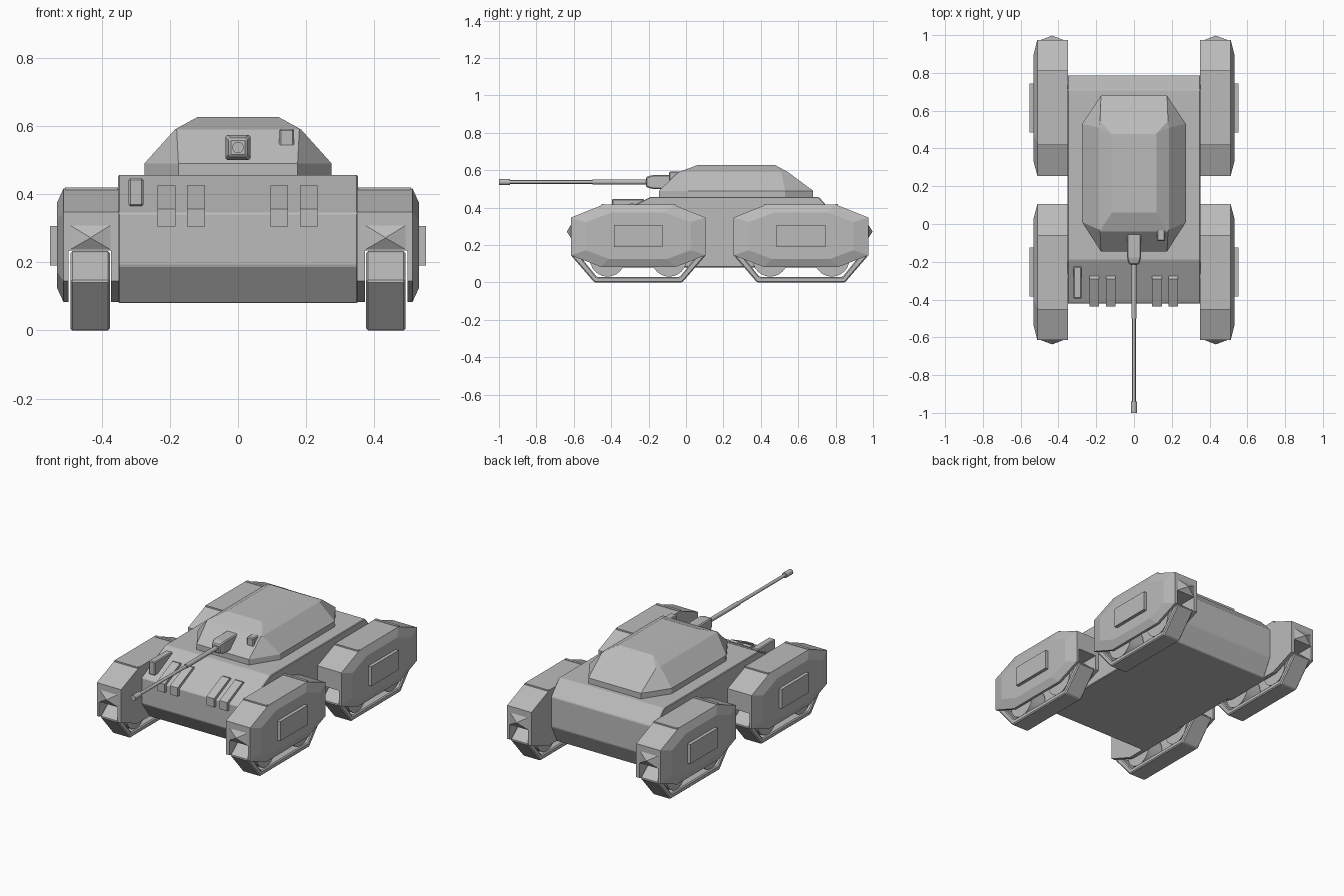
import bpy, bmesh, math
from mathutils import Matrix, Vector

if "Cube" in bpy.data.objects:
    bpy.data.objects.remove(bpy.data.objects["Cube"])

GREY = bpy.data.materials.new("plain grey")
GREY.diffuse_color = (0.5, 0.5, 0.5, 1)
GREY.use_nodes = True
GREY.node_tree.nodes["Principled BSDF"].inputs["Base Color"].default_value = GREY.diffuse_color


def finish(bm, name, bevel=0):
    """Clean the mesh, optionally chamfer it, and add it to the scene."""
    bmesh.ops.remove_doubles(bm, verts=bm.verts[:], dist=0.0005)
    bmesh.ops.recalc_face_normals(bm, faces=bm.faces[:])
    if bevel:
        edges = [e for e in bm.edges if e.is_manifold and e.calc_face_angle() > 0.3]
        bmesh.ops.bevel(bm, geom=edges, offset=bevel, segments=1, affect='EDGES')
    me = bpy.data.meshes.new(name)
    bm.to_mesh(me)
    bm.free()
    me.materials.append(GREY)
    ob = bpy.data.objects.new(name, me)
    bpy.context.collection.objects.link(ob)
    return ob


def loft(name, rings, bevel=0, closed=False):
    """Join matching loops of points; cap the ends unless the loft is closed."""
    bm = bmesh.new()
    loops = [[bm.verts.new(p) for p in r] for r in rings]
    n = len(loops[0])
    pairs = list(zip(loops, loops[1:]))
    if closed:
        pairs.append((loops[-1], loops[0]))
    else:
        bm.faces.new(loops[0])
        bm.faces.new(loops[-1])
    for a, b in pairs:
        for i in range(n):
            j = (i + 1) % n
            bm.faces.new((a[i], a[j], b[j], b[i]))
    return finish(bm, name, bevel)


def extrude_x(name, profile, x0, x1, bevel=0):
    return loft(name, [[(x, y, z) for y, z in profile] for x in (x0, x1)], bevel)


def box(name, lo, hi, bevel=0):
    profile = [(lo[1], lo[2]), (hi[1], lo[2]), (hi[1], hi[2]), (lo[1], hi[2])]
    return extrude_x(name, profile, lo[0], hi[0], bevel)


def cylinder(name, centre, radius, depth, axis, sides=16):
    bm = bmesh.new()
    rot = Vector((0, 0, 1)).rotation_difference(Vector(axis)).to_matrix().to_4x4()
    bmesh.ops.create_cone(bm, cap_ends=True, segments=sides, radius1=radius, radius2=radius,
                          depth=depth, matrix=Matrix.Translation(centre) @ rot)
    ob = finish(bm, name)
    bpy.ops.object.select_all(action='DESELECT')
    bpy.context.view_layer.objects.active = ob
    ob.select_set(True)
    bpy.ops.object.shade_smooth_by_angle(angle=math.radians(35))
    return ob


# Hull
extrude_x("hull", [(-0.42, 0.345), (-0.19, 0.457), (0.71, 0.457), (0.787, 0.37),
                   (0.787, 0.19), (0.73, 0.08), (-0.34, 0.08), (-0.42, 0.19)],
          -0.352, 0.352, 0.004)

# Turret: stacked eight-sided rings, (half width, corner half width, front, front shoulder, rear shoulder, rear, z)
def turret_ring(w, c, f, fs, rs, r, z):
    half = [(c, f), (w, fs), (w, rs), (c, r)]
    return [(x, y, z) for x, y in half] + [(-x, y, z) for x, y in reversed(half)]

loft("turret", [turret_ring(0.275, 0.175, -0.145, 0.01, 0.53, 0.68, 0.45),
                turret_ring(0.275, 0.175, -0.145, 0.01, 0.53, 0.68, 0.49),
                turret_ring(0.185, 0.18, -0.04, -0.03, 0.51, 0.545, 0.59),
                turret_ring(0.118, 0.116, 0.06, 0.062, 0.475, 0.477, 0.627)])

# Gun
def square(s, y, z=0.537):
    return [(-s, y, z - s), (s, y, z - s), (s, y, z + s), (-s, y, z + s)]

loft("gun_mantlet", [square(0.026, -0.215), square(0.037, -0.18), square(0.037, -0.02)], 0.006)
cylinder("gun_sleeve", (0, -0.35, 0.537), 0.013, 0.30, (0, 1, 0))
cylinder("gun_barrel", (0, -0.60, 0.537), 0.0095, 0.76, (0, 1, 0))
cylinder("gun_muzzle", (0, -0.97, 0.537), 0.0165, 0.06, (0, 1, 0))

# Small boxes on the turret and the front plate
box("turret_sight", (0.121, -0.09, 0.54), (0.165, 0.0, 0.592), 0.005)
box("front_box", (-0.321, -0.395, 0.365), (-0.278, -0.225, 0.447), 0.005)

# Clips folded over the front edge
for x in (-0.21, -0.123, 0.121, 0.208):
    extrude_x("front_clip", [(-0.415, 0.305), (-0.437, 0.305), (-0.437, 0.357), (-0.29, 0.425),
                             (-0.275, 0.42), (-0.28, 0.40), (-0.415, 0.335)],
              x - 0.026, x + 0.026)

# Track units: four, mirrored left/right and front/rear (out points to the outer end)
OUTLINE = [(-0.36, 0.145), (-0.36, 0.347), (-0.185, 0.417), (0.185, 0.417),
           (0.36, 0.347), (0.36, 0.145), (0.20, 0.083), (-0.20, 0.083)]
TRACK = [(-0.36, 0.145), (-0.235, 0), (0.235, 0), (0.36, 0.145), (0.25, 0.233), (-0.25, 0.233)]
INNER = [(-0.315, 0.145), (-0.222, 0.03), (0.222, 0.03), (0.315, 0.145), (0.235, 0.21), (-0.235, 0.21)]

for side in (-1, 1):
    for cy, out in ((-0.255, -1), (0.615, 1)):
        def ring(x, pts, sy=1, sz=1):
            return [(side * x, cy + y * sy, 0.25 + (z - 0.25) * sz) for y, z in pts]

        # Fender with chamfered outer face, hollowed for the track
        fender = loft("fender", [ring(0.35, OUTLINE), ring(0.512, OUTLINE),
                                 ring(0.532, OUTLINE, 0.78, 0.74)])
        cutter = box("fender_cutter", (side * 0.435 - 0.062, cy - 0.5, -0.1),
                     (side * 0.435 + 0.062, cy + 0.5, 0.235))
        mod = fender.modifiers.new("hollow", 'BOOLEAN')
        mod.operation = 'DIFFERENCE'
        mod.solver = 'EXACT'
        mod.object = cutter
        bpy.context.view_layer.objects.active = fender
        bpy.ops.object.modifier_apply(modifier=mod.name)
        bpy.data.objects.remove(cutter)

        # Thin ridge plates across the fender roof
        for s in (-1, 1):
            box("fender_ridge", (side * 0.43 - 0.078, cy + s * 0.19 - 0.008, 0.405),
                (side * 0.43 + 0.078, cy + s * 0.19 + 0.008, 0.42))

        # Raised side panel
        box("side_panel", (side * 0.54 - 0.012, cy - 0.13, 0.19),
            (side * 0.54 + 0.012, cy + 0.13, 0.307))

        # Pointed block on the outer end
        y0, y1 = cy + out * 0.359, cy + out * 0.382
        corners = [(side * x, y0, z) for x, z in ((0.372, 0.236), (0.495, 0.236),
                                                  (0.495, 0.31), (0.372, 0.31))]
        tip = [(side * 0.433 + dx * 0.001, y1, 0.272 + dz * 0.001)
               for dx, dz in ((-side, -1), (side, -1), (side, 1), (-side, 1))]
        loft("end_point", [corners, tip])

        # Track band and road wheels
        loft("track", [ring(0.376, TRACK), ring(0.492, TRACK),
                       ring(0.492, INNER), ring(0.376, INNER)], 0.006, True)
        for s in (-1, 1):
            cylinder("road_wheel", (side * 0.434, cy + s * 0.165, 0.125), 0.094, 0.095,
                     (1, 0, 0), 24)
